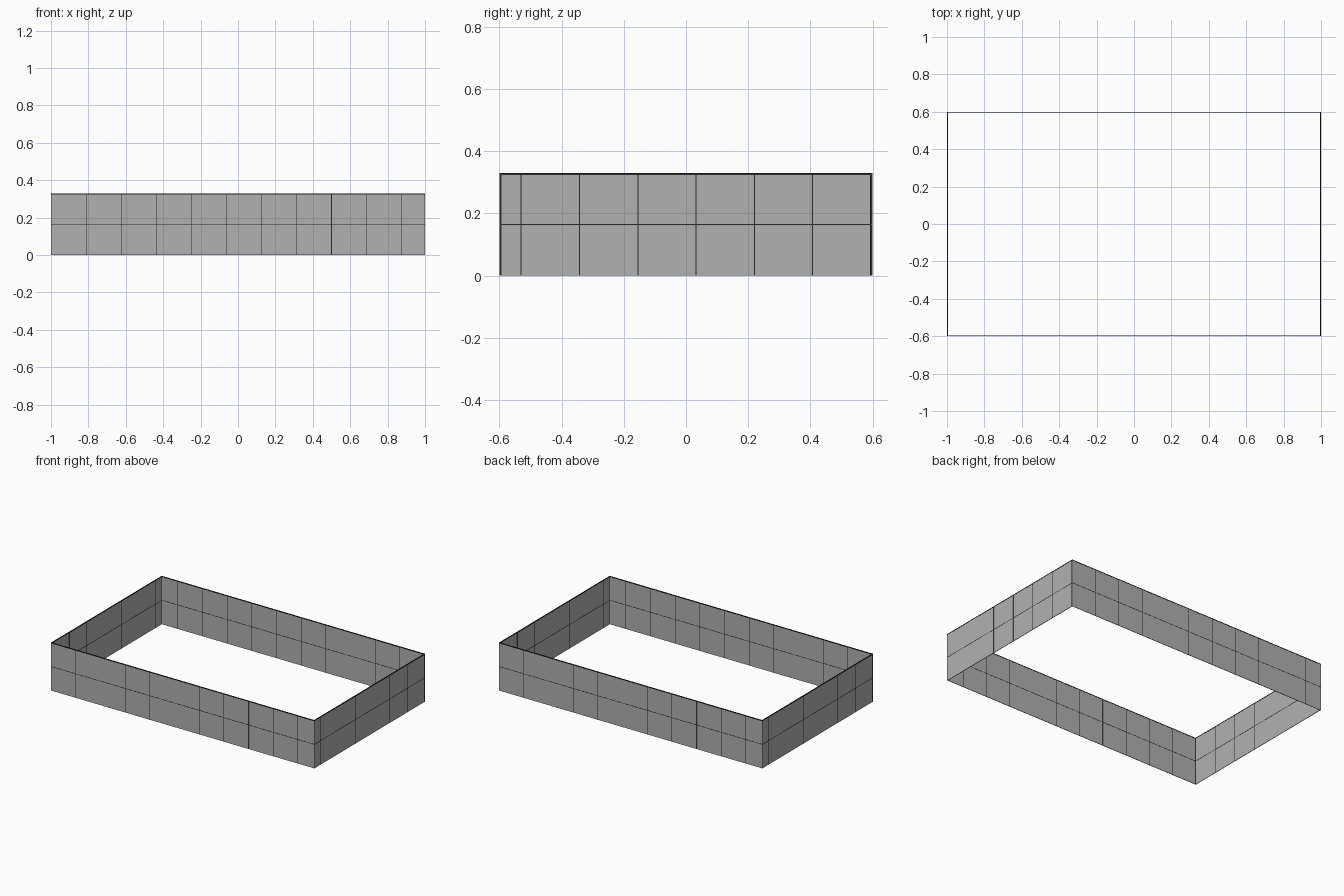
import bpy, bmesh, math
from mathutils import Matrix

if "Cube" in bpy.data.objects:
    bpy.data.objects.remove(bpy.data.objects["Cube"])

PANEL = 0.1875   # seam spacing
HEIGHT = 0.33
T = 0.004        # sheet thickness
SEAM = 0.003     # seam width


def material(name, value):
    m = bpy.data.materials.new(name)
    m.diffuse_color = (value, value, value, 1)
    m.use_nodes = True
    m.node_tree.nodes["Principled BSDF"].inputs["Base Color"].default_value = m.diffuse_color
    return m


grey = material("panel_grey", 0.44)
dark = material("seam_dark", 0.02)


def boxes(name, mat, matrix, spans):
    """One object from boxes given as (x0, x1, y0, y1, z0, z1)."""
    bm = bmesh.new()
    for x0, x1, y0, y1, z0, z1 in spans:
        m = Matrix.Translation(((x0 + x1) / 2, (y0 + y1) / 2, (z0 + z1) / 2))
        size = Matrix.Diagonal((x1 - x0, y1 - y0, z1 - z0, 1))
        bmesh.ops.create_cube(bm, size=1, matrix=matrix @ m @ size)
    me = bpy.data.meshes.new(name)
    bm.to_mesh(me)
    bm.free()
    me.materials.append(mat)
    bpy.context.collection.objects.link(bpy.data.objects.new(name, me))


def wall(name, length, matrix, first):
    """Thin sheet along +x, with dark seams seen from both faces and a dark top rim."""
    boxes(name + "_panels", grey, matrix, [(0, length, 0.0005, T, 0, HEIGHT - 0.004)])
    y = (0, T + 0.0005)
    h = SEAM / 2
    seams = [(0, length, *y, HEIGHT - 0.006, HEIGHT),
             (0, length, *y, HEIGHT / 2 - h, HEIGHT / 2 + h)]
    for i in range(first, math.ceil(length / PANEL)):
        x = max(h, i * PANEL)
        seams.append((x - h, x + h, *y, 0, HEIGHT - 0.006))
    boxes(name + "_seams", dark, matrix, seams)


# Front and right walls; the opposite pair is the same turned half way round
half = Matrix.Rotation(math.pi, 4, 'Z')
front = Matrix.Translation((-1, -0.6, 0))
# Right wall runs from the back corner to the front corner
right = Matrix.Translation((1 - T - 0.0005, 0.595, 0)) @ Matrix.Rotation(-math.pi / 2, 4, 'Z')

wall("front_wall", 2.0, front, 1)
wall("back_wall", 2.0, half @ front, 1)
wall("right_wall", 1.19, right, 0)
wall("left_wall", 1.19, half @ right, 0)
